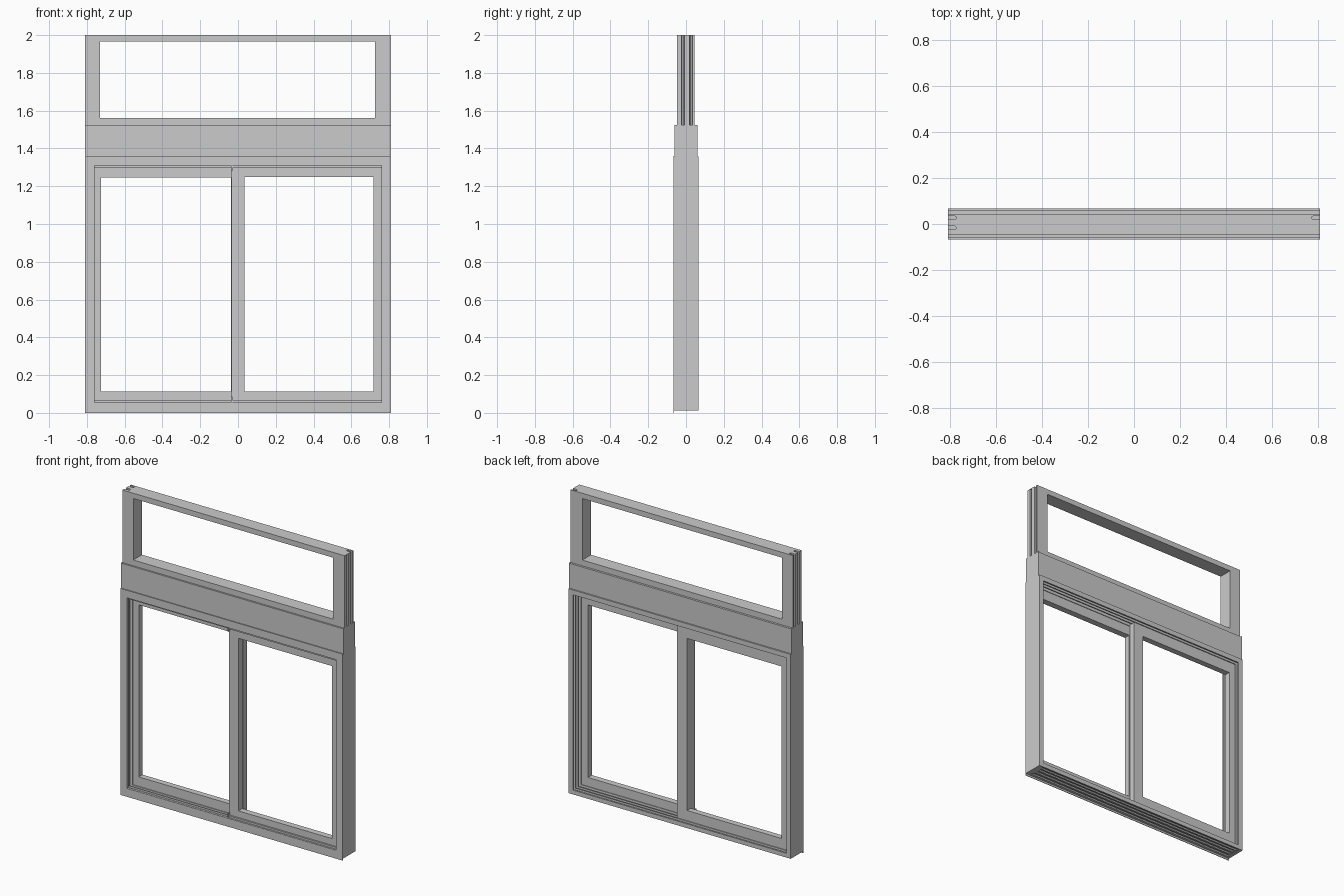
import bpy, bmesh

if "Cube" in bpy.data.objects:
    bpy.data.objects.remove(bpy.data.objects["Cube"])

W = 0.81  # half width of the whole unit


def finish(name, bm):
    bmesh.ops.recalc_face_normals(bm, faces=bm.faces)
    me = bpy.data.meshes.new(name)
    bm.to_mesh(me)
    bm.free()
    ob = bpy.data.objects.new(name, me)
    bpy.context.collection.objects.link(ob)
    return ob


def prism(name, pts, axis, a, b):
    """Extrude a profile: (y, z) points along x, or (x, y) points along z."""
    bm = bmesh.new()

    def place(p, t):
        return (t, p[0], p[1]) if axis == 'x' else (p[0], p[1], t)
    lo = [bm.verts.new(place(p, a)) for p in pts]
    hi = [bm.verts.new(place(p, b)) for p in pts]
    n = len(pts)
    bm.faces.new(lo)
    bm.faces.new(hi)
    for i in range(n):
        j = (i + 1) % n
        bm.faces.new((lo[i], lo[j], hi[j], hi[i]))
    bmesh.ops.triangulate(bm, faces=[f for f in bm.faces if len(f.verts) > 4])
    return finish(name, bm)


def box(name, x0, x1, y0, y1, z0, z1):
    return prism(name, [(x0, y0), (x1, y0), (x1, y1), (x0, y1)], 'z', z0, z1)


def ring(name, outer, inner, y0, y1):
    """Rectangular frame with mitred corners; rectangles are x0, x1, z0, z1."""
    bm = bmesh.new()
    loops = []
    for (x0, x1, z0, z1), y in ((outer, y0), (inner, y0), (inner, y1), (outer, y1)):
        loops.append([bm.verts.new((x, y, z)) for x, z in
                      ((x0, z0), (x1, z0), (x1, z1), (x0, z1))])
    for k in range(4):
        p, q = loops[k], loops[(k + 1) % 4]
        for i in range(4):
            j = (i + 1) % 4
            bm.faces.new((p[i], p[j], q[j], q[i]))
    return finish(name, bm)


# Track profile of the sliding frame as (y, depth inward), back to front
track = [(0.067, 0.0), (0.067, 0.032), (0.058, 0.032), (0.058, 0.018),
         (0.050, 0.018), (0.050, 0.040), (0.044, 0.040), (0.044, 0.018),
         (0.026, 0.018), (0.026, 0.042), (0.020, 0.042), (0.020, 0.018),
         (0.000, 0.018), (0.000, 0.046), (-0.006, 0.046), (-0.006, 0.018),
         (-0.025, 0.018), (-0.025, 0.042), (-0.031, 0.042), (-0.031, 0.018),
         (-0.052, 0.018), (-0.052, 0.048), (-0.064, 0.048), (-0.064, 0.0)]

# Jambs and head of the sliding frame
for side, s in (("left", -1), ("right", 1)):
    prism(side + "_jamb", [(s * (W - d), y) for y, d in track], 'z', 0.012, 1.355)
prism("head", [(y, 1.358 - d) for y, d in track], 'x', -W + 0.002, W - 0.002)

# Sill: same track on top, open grooves underneath
under = []
for y in (-0.046, -0.016, 0.014, 0.040):
    under += [(y, 0.012), (y, 0.021), (y + 0.018, 0.021), (y + 0.018, 0.012)]
prism("sill", [(y, 0.012 + d if d == 0 else 0.008 + d) for y, d in track] + under,
      'x', -W + 0.002, W - 0.002)

# Thin front cover flange, slightly taller than the frame
ring("front_flange", (-W, W, 0.0, 1.36), (-0.76, 0.76, 0.055, 1.31), -0.067, -0.063)

# Sliding sashes: left in the back track, right in the front track
ring("left_sash", (-0.775, 0.035, 0.045, 1.32), (-0.725, -0.038, 0.114, 1.247),
     0.003, 0.042)
ring("right_sash", (-0.035, 0.775, 0.045, 1.32), (0.035, 0.717, 0.112, 1.248),
     -0.045, -0.004)

# Seal strips along the front track and the notched meeting blocks
for end, z in (("bottom", 0.05), ("top", 1.297)):
    box(end + "_left_seal", -0.762, -0.035, -0.052, -0.046, z, z + 0.018)
    box(end + "_right_seal", -0.029, 0.762, -0.056, -0.044, z, z + 0.018)
for end, z in (("bottom", 0.05), ("top", 1.28)):
    box(end + "_meeting_block", -0.036, -0.028, -0.06, 0.003, z, z + 0.036)

# Shutter box with end caps
box("shutter_box", -0.806, 0.806, -0.058, 0.058, 1.352, 1.522)
for side, s in (("left", -1), ("right", 1)):
    x = sorted((s * 0.804, s * W))
    box(side + "_shutter_cap", x[0], x[1], -0.06, 0.06, 1.348, 1.525)

# Top light stiles with two vertical slots in the outer side
Y0, Y1 = -0.047, 0.044
for side, s in (("left", -1), ("right", 1)):
    inner = 0.73 if s < 0 else 0.725
    pts = [(inner, Y0), (W, Y0)]
    for yc in (-0.017, 0.027):
        a, b = yc - 0.008, yc + 0.008
        pts += [(W, a), (0.780, a), (0.775, a + 0.004),
                (0.775, b - 0.004), (0.780, b), (W, b)]
    pts += [(W, Y1), (inner, Y1)]
    prism(side + "_top_light_stile", [(s * x, y) for x, y in pts], 'z', 1.52, 2.0)

# Top light rails with two rows of small drilled holes
for name, z0, z1 in (("upper", 1.965, 2.0), ("lower", 1.52, 1.56)):
    box(name + "_top_light_rail", -0.73, 0.725, Y0, Y1, z0, z1)
    bm = bmesh.new()
    for i in range(20):
        for y in (-0.02, 0.022):
            c = bmesh.ops.create_circle(bm, cap_ends=True, segments=8, radius=0.002)
            bmesh.ops.translate(bm, verts=c["verts"],
                                vec=(-0.68 + i * 1.36 / 19, y, z1 + 0.0003 * (z1 < 1.9)))
    if z1 > 1.9:
        bmesh.ops.translate(bm, verts=bm.verts, vec=(0, 0, 0.0003))
    finish(name + "_rail_holes", bm)
